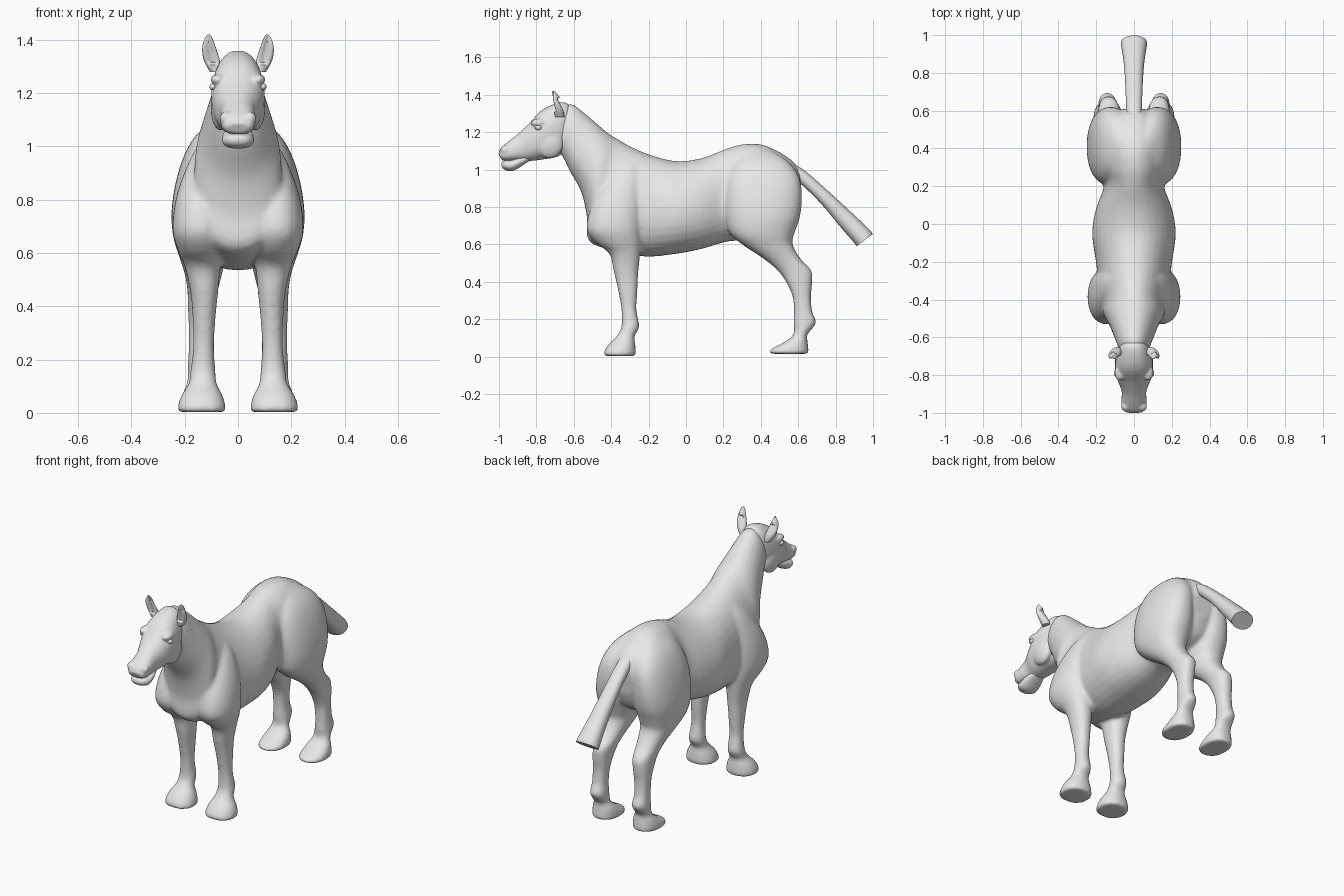
import bpy, bmesh, math
from mathutils import Vector

coat = bpy.data.materials.new("grey coat")
coat.diffuse_color = (0.8, 0.8, 0.8, 1)


def spline(rows, steps=4):
    """Catmull-Rom interpolation of a list of number tuples."""
    out = []
    for i in range(len(rows) - 1):
        a, b, c, d = (rows[max(i - 1, 0)], rows[i], rows[i + 1],
                      rows[min(i + 2, len(rows) - 1)])
        for s in range(steps):
            t = s / steps
            out.append([0.5 * (2 * q + (r - p) * t + (2 * p - 5 * q + 4 * r - w) * t * t
                        + (3 * q - p - 3 * r + w) * t ** 3)
                        for p, q, r, w in zip(a, b, c, d)])
    return out + [list(rows[-1])]


def loft(bm, rings, power=2.0, taper=0.0, segs=32):
    """Skin a tube through rings of (centre, side axis, up axis)."""
    loops = []
    for c, u, v in rings:
        loop = []
        for k in range(segs):
            a = 2 * math.pi * k / segs
            co, si = math.cos(a), math.sin(a)
            x = math.copysign(abs(co) ** (2 / power), co)
            y = math.copysign(abs(si) ** (2 / power), si)
            loop.append(bm.verts.new(c + u * x * (1 - taper * si) + v * y))
        loops.append(loop)
    for p, q in zip(loops, loops[1:]):
        for k in range(segs):
            n = (k + 1) % segs
            bm.faces.new((p[k], p[n], q[n], q[k]))
    bm.faces.new(loops[0][::-1])
    bm.faces.new(loops[-1])


def side_rings(rows):
    """Rows: top y, top z, bottom y, bottom z, half width."""
    res = []
    for ty, tz, by, bz, w in spline(rows):
        top, bot = Vector((0, ty, tz)), Vector((0, by, bz))
        res.append(((top + bot) / 2, Vector((w, 0, 0)), (top - bot) / 2))
    return res


def level_rings(rows, side):
    """Rows: z, front y, back y, inner x, outer x."""
    return [(Vector((side * (x0 + x1) / 2, (y0 + y1) / 2, z)),
             Vector((side * (x1 - x0) / 2, 0, 0)), Vector((0, (y1 - y0) / 2, 0)))
            for z, y0, y1, x0, x1 in spline(rows)]


def finish(bm, name, voxel=0, smooth=0):
    bmesh.ops.recalc_face_normals(bm, faces=bm.faces)
    me = bpy.data.meshes.new(name)
    bm.to_mesh(me)
    bm.free()
    me.materials.append(coat)
    ob = bpy.data.objects.new(name, me)
    bpy.context.collection.objects.link(ob)
    if voxel:
        m = ob.modifiers.new("fuse", 'REMESH')
        m.mode, m.voxel_size, m.use_smooth_shade = 'VOXEL', voxel, True
        m = ob.modifiers.new("soften", 'SMOOTH')
        m.factor, m.iterations = 0.5, smooth
    for o in bpy.context.selected_objects:
        o.select_set(False)
    ob.select_set(True)
    bpy.context.view_layer.objects.active = ob
    bpy.ops.object.shade_smooth_by_angle(angle=math.radians(50))
    return ob


def ball(bm, pos, size):
    for v in bmesh.ops.create_uvsphere(bm, u_segments=20, v_segments=12, radius=1)["verts"]:
        v.co = Vector(pos) + Vector(a * b for a, b in zip(v.co, size))


# Trunk and neck, from rump to throat
body = bmesh.new()
loft(body, side_rings([
    (0.615, 0.98, 0.60, 0.80, 0.06), (0.56, 1.055, 0.55, 0.70, 0.14),
    (0.42, 1.13, 0.42, 0.64, 0.18), (0.30, 1.135, 0.30, 0.62, 0.175),
    (0.20, 1.105, 0.22, 0.615, 0.155), (0.08, 1.06, 0.08, 0.575, 0.20),
    (-0.05, 1.045, -0.05, 0.55, 0.22), (-0.18, 1.075, -0.22, 0.535, 0.20),
    (-0.29, 1.12, -0.40, 0.57, 0.18), (-0.36, 1.16, -0.52, 0.62, 0.165),
    (-0.41, 1.19, -0.53, 0.75, 0.16), (-0.47, 1.24, -0.56, 0.88, 0.135),
    (-0.54, 1.30, -0.62, 0.99, 0.108), (-0.61, 1.35, -0.66, 1.07, 0.088),
    (-0.67, 1.34, -0.70, 1.11, 0.07)]), 2.1, 0.12)

# Front and hind legs with shoulders and haunches
front_leg = [
    (0.003, -0.44, -0.27, 0.045, 0.225), (0.03, -0.437, -0.268, 0.047, 0.225),
    (0.07, -0.41, -0.272, 0.06, 0.21), (0.11, -0.37, -0.275, 0.08, 0.185),
    (0.16, -0.345, -0.25, 0.085, 0.178), (0.25, -0.345, -0.265, 0.09, 0.168),
    (0.35, -0.362, -0.26, 0.085, 0.17), (0.45, -0.385, -0.255, 0.075, 0.178),
    (0.55, -0.41, -0.245, 0.065, 0.20), (0.61, -0.485, -0.24, 0.05, 0.225),
    (0.68, -0.53, -0.24, 0.04, 0.245), (0.78, -0.515, -0.235, 0.04, 0.238),
    (0.88, -0.47, -0.235, 0.04, 0.21), (0.98, -0.40, -0.24, 0.04, 0.165),
    (1.05, -0.34, -0.26, 0.04, 0.11)]
hind_leg = [
    (0.015, 0.45, 0.655, 0.06, 0.215), (0.04, 0.455, 0.655, 0.06, 0.215),
    (0.08, 0.53, 0.65, 0.07, 0.205), (0.12, 0.575, 0.65, 0.09, 0.19),
    (0.18, 0.575, 0.695, 0.095, 0.188), (0.24, 0.577, 0.675, 0.10, 0.185),
    (0.32, 0.57, 0.668, 0.095, 0.185), (0.40, 0.535, 0.675, 0.085, 0.188),
    (0.46, 0.49, 0.67, 0.075, 0.19), (0.52, 0.42, 0.615, 0.06, 0.20),
    (0.60, 0.30, 0.57, 0.04, 0.225), (0.66, 0.235, 0.58, 0.02, 0.243),
    (0.75, 0.21, 0.61, 0.01, 0.25), (0.86, 0.205, 0.62, 0.01, 0.235),
    (0.96, 0.22, 0.605, 0.01, 0.205), (1.04, 0.26, 0.55, 0.01, 0.16),
    (1.10, 0.31, 0.46, 0.01, 0.09)]
for side in (1, -1):
    loft(body, level_rings(front_leg, side), 2.2)
    loft(body, level_rings(hind_leg, side), 2.3)
finish(body, "body_and_legs", 0.011, 5)

# Head, with cheeks, brows and nostril bumps fused in
head = bmesh.new()
loft(head, side_rings([
    (-0.61, 1.33, -0.63, 1.16, 0.05), (-0.65, 1.36, -0.66, 1.09, 0.08),
    (-0.72, 1.345, -0.70, 1.065, 0.096), (-0.78, 1.31, -0.76, 1.055, 0.10),
    (-0.84, 1.245, -0.81, 1.048, 0.088), (-0.90, 1.19, -0.86, 1.045, 0.066),
    (-0.95, 1.15, -0.91, 1.045, 0.066), (-0.99, 1.115, -0.955, 1.045, 0.062),
    (-1.003, 1.085, -0.985, 1.05, 0.045)]), 2.3)
for side in (1, -1):
    ball(head, (side * 0.065, -0.73, 1.14), (0.037, 0.075, 0.08))
    ball(head, (side * 0.075, -0.785, 1.25), (0.028, 0.045, 0.022))
    ball(head, (side * 0.045, -0.965, 1.105), (0.024, 0.028, 0.026))
finish(head, "head", 0.007, 4)

# Lower lip
chin = bmesh.new()
loft(chin, side_rings([
    (-0.84, 1.08, -0.84, 1.045, 0.04), (-0.89, 1.07, -0.88, 1.018, 0.055),
    (-0.93, 1.055, -0.92, 0.995, 0.06), (-0.96, 1.05, -0.95, 0.993, 0.055),
    (-0.98, 1.042, -0.978, 1.005, 0.035), (-0.987, 1.03, -0.987, 1.02, 0.01)]), 2.2)
finish(chin, "lower_lip")

# Eyes and cupped ears
for side, tag in ((1, "left"), (-1, "right")):
    eye = bmesh.new()
    ball(eye, (side * 0.094, -0.79, 1.224), (0.013, 0.018, 0.013))
    finish(eye, tag + "_eye")
    ear = bmesh.new()
    loft(ear, level_rings([
        (1.28, -0.70, -0.65, 0.06, 0.105), (1.315, -0.705, -0.655, 0.066, 0.125),
        (1.35, -0.712, -0.672, 0.076, 0.134), (1.385, -0.722, -0.692, 0.088, 0.132),
        (1.41, -0.727, -0.71, 0.098, 0.122), (1.421, -0.727, -0.72, 0.106, 0.114)], side))
    for v in ear.verts:  # hollow the front of the ear
        mid = 0.088 + 0.2 * (v.co.z - 1.28)
        near = max(0, 1 - abs(abs(v.co.x) - mid) / 0.025)
        if v.co.y < -0.69 and v.co.z > 1.31:
            v.co.y += 0.018 * near
    finish(ear, tag + "_ear")

# Tail, widening to a flat cut end
tail = bmesh.new()
loft(tail, side_rings([
    (0.55, 1.045, 0.53, 0.98, 0.04), (0.64, 0.99, 0.60, 0.935, 0.042),
    (0.76, 0.885, 0.715, 0.825, 0.046), (0.88, 0.775, 0.82, 0.70, 0.054),
    (0.98, 0.68, 0.90, 0.607, 0.067), (0.998, 0.655, 0.913, 0.59, 0.069)]), 2.2)
finish(tail, "tail")
